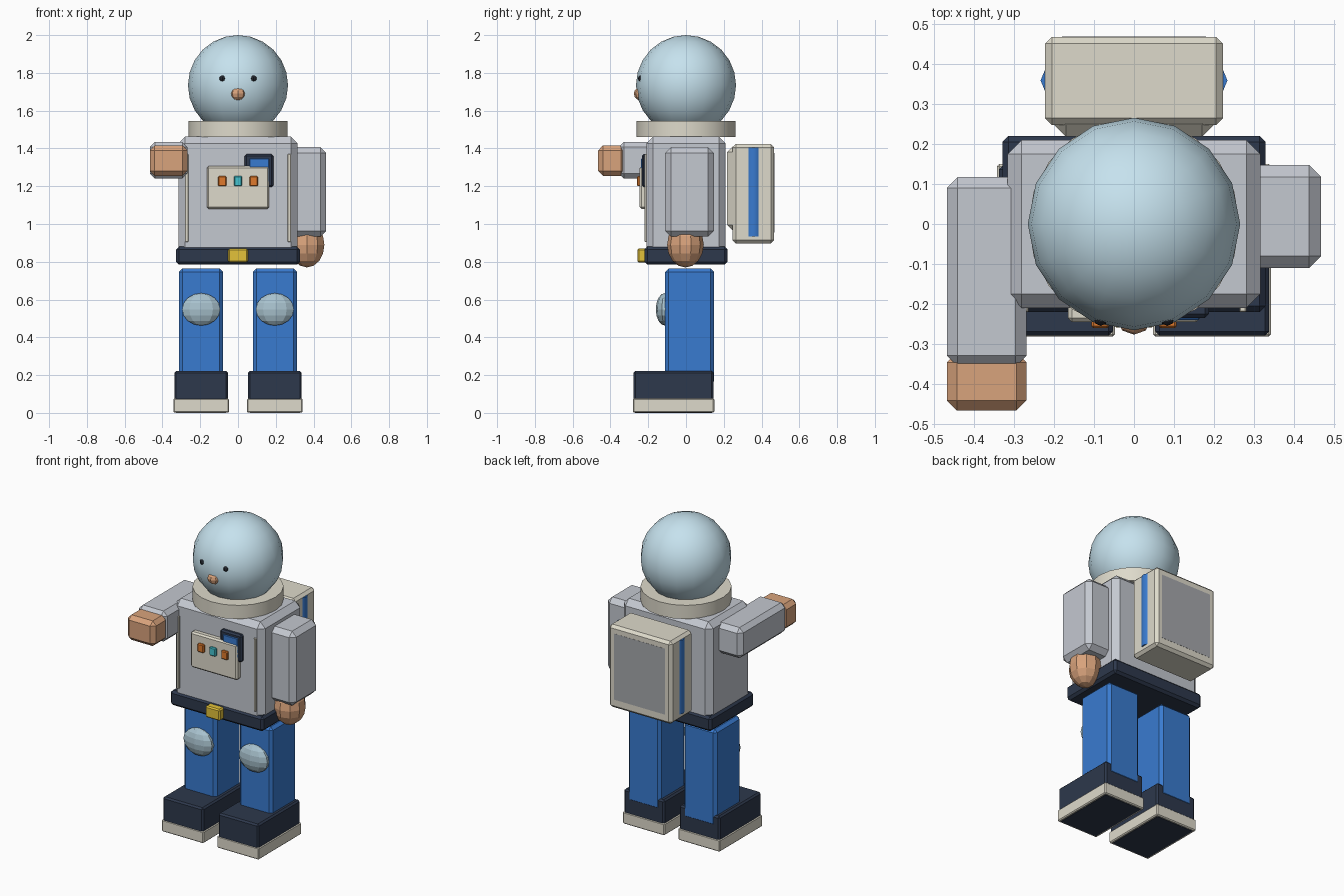
import bpy, math

if "Cube" in bpy.data.objects:
    bpy.data.objects.remove(bpy.data.objects["Cube"])


def material(name, hex_code):
    """Material from an sRGB hex colour."""
    rgb = [int(hex_code[i:i + 2], 16) / 255 for i in (0, 2, 4)]
    m = bpy.data.materials.new(name)
    m.diffuse_color = [c / 12.92 if c < 0.04 else ((c + 0.055) / 1.055) ** 2.4 for c in rgb] + [1]
    m.use_nodes = True
    m.node_tree.nodes["Principled BSDF"].inputs["Base Color"].default_value = m.diffuse_color
    return m


SUIT = material("suit_grey", "C4C8D0")
CREAM = material("cream", "DEDACB")
NAVY = material("navy", "2D384C")
BLUE = material("blue", "397BD0")
GLASS = material("glass", "C6E2EE")
PAD = material("pad", "A9C3CF")
SKIN = material("skin", "D9A37C")
GOLD = material("gold", "E3C23A")
ORANGE = material("orange", "E07A2C")
TEAL = material("teal", "45C4D0")
GREY = material("panel_grey", "A6A8AC")
DARK = material("dark", "22262E")


def box(name, xr, yr, zr, mat, bevel=0.0):
    """Chamfered box from its x, y and z ranges."""
    bpy.ops.mesh.primitive_cube_add(size=1, location=[(a + b) / 2 for a, b in (xr, yr, zr)])
    o = bpy.context.object
    o.name = name
    o.scale = [b - a for a, b in (xr, yr, zr)]
    bpy.ops.object.transform_apply(location=False, rotation=False, scale=True)
    o.data.materials.append(mat)
    if bevel:
        b = o.modifiers.new("chamfer", 'BEVEL')
        b.width = bevel
        b.segments = 1
    return o


def ball(name, loc, radii, segs, rings, mat):
    bpy.ops.mesh.primitive_uv_sphere_add(segments=segs, ring_count=rings, radius=1, location=loc)
    o = bpy.context.object
    o.name = name
    o.scale = radii
    bpy.ops.object.transform_apply(location=False, rotation=False, scale=True)
    o.data.materials.append(mat)
    return o


def cylinder(name, loc, radius, height, sides, mat):
    bpy.ops.mesh.primitive_cylinder_add(vertices=sides, radius=radius, depth=height, location=loc)
    o = bpy.context.object
    o.name = name
    o.data.materials.append(mat)
    bpy.ops.object.shade_smooth_by_angle(angle=math.radians(50))
    return o


def side(s, a, b):
    """x range mirrored to side s."""
    return tuple(sorted((s * a, s * b)))


# Helmet, face and collar
ball("helmet", (0, 0, 1.735), (0.265,) * 3, 16, 12, GLASS)
bpy.ops.object.shade_smooth()
ball("nose", (0, -0.24, 1.69), (0.042, 0.036, 0.036), 8, 6, SKIN)
cylinder("collar", (0, 0, 1.503), 0.263, 0.087, 20, CREAM)

# Torso, belt and buckle
box("torso", (-0.315, 0.315), (-0.21, 0.21), (0.84, 1.462), SUIT, 0.035)
box("belt", (-0.328, 0.328), (-0.22, 0.22), (0.785, 0.88), NAVY, 0.015)
box("buckle", (-0.052, 0.052), (-0.258, -0.2), (0.797, 0.87), GOLD, 0.008)

# Chest screen, control panel and buttons
box("screen_frame", (0.035, 0.187), (-0.234, -0.2), (1.195, 1.37), NAVY, 0.01)
box("screen", (0.06, 0.165), (-0.239, -0.2), (1.22, 1.347), BLUE, 0.004)
box("control_panel", (-0.165, 0.165), (-0.245, -0.2), (1.08, 1.307), CREAM, 0.01)
for i, m in zip((-1, 0, 1), (ORANGE, TEAL, ORANGE)):
    x = i * 0.084
    box("button", (x - 0.022, x + 0.022), (-0.26, -0.23), (1.2, 1.253), m, 0.005)

# Mirrored parts: eyes, seams, legs, knee pads, boots, soles, air tubes
for s in (-1, 1):
    ball("eye", (s * 0.083, -0.236, 1.77), (0.018, 0.018, 0.018), 8, 6, DARK)
    box("chest_seam", side(s, 0.263, 0.28), (-0.22, -0.2), (0.905, 1.37), CREAM, 0.003)
    box("leg", side(s, 0.08, 0.312), (-0.11, 0.148), (0.15, 0.765), BLUE, 0.018)
    ball("knee_pad", (s * 0.195, -0.112, 0.548), (0.106, 0.048, 0.086), 10, 8, PAD)
    box("boot", side(s, 0.053, 0.337), (-0.278, 0.146), (0, 0.222), NAVY, 0.01)
    box("sole", side(s, 0.048, 0.342), (-0.281, 0.15), (0.001, 0.077), CREAM, 0.006)
    cylinder("air_tube", (s * 0.183, 0.358, 1.17), 0.05, 0.47, 8, BLUE)

# Hanging arm and hand
box("hanging_arm", (0.265, 0.467), (-0.11, 0.147), (0.934, 1.407), SUIT, 0.03)
ball("hanging_hand", (0.365, -0.003, 0.89), (0.097, 0.097, 0.12), 10, 8, SKIN)

# Raised arm and hand
box("raised_arm", (-0.467, -0.268), (-0.355, 0.117), (1.24, 1.435), SUIT, 0.027)
box("raised_hand", (-0.467, -0.268), (-0.465, -0.32), (1.255, 1.415), SKIN, 0.025)

# Backpack with mount and rear panel
box("pack_mount", (-0.2, 0.2), (0.218, 0.32), (0.965, 1.41), CREAM, 0.03)
box("backpack", (-0.222, 0.222), (0.247, 0.467), (0.897, 1.423), CREAM, 0.017)
box("pack_panel", (-0.18, 0.18), (0.44, 0.468), (0.955, 1.375), GREY)
